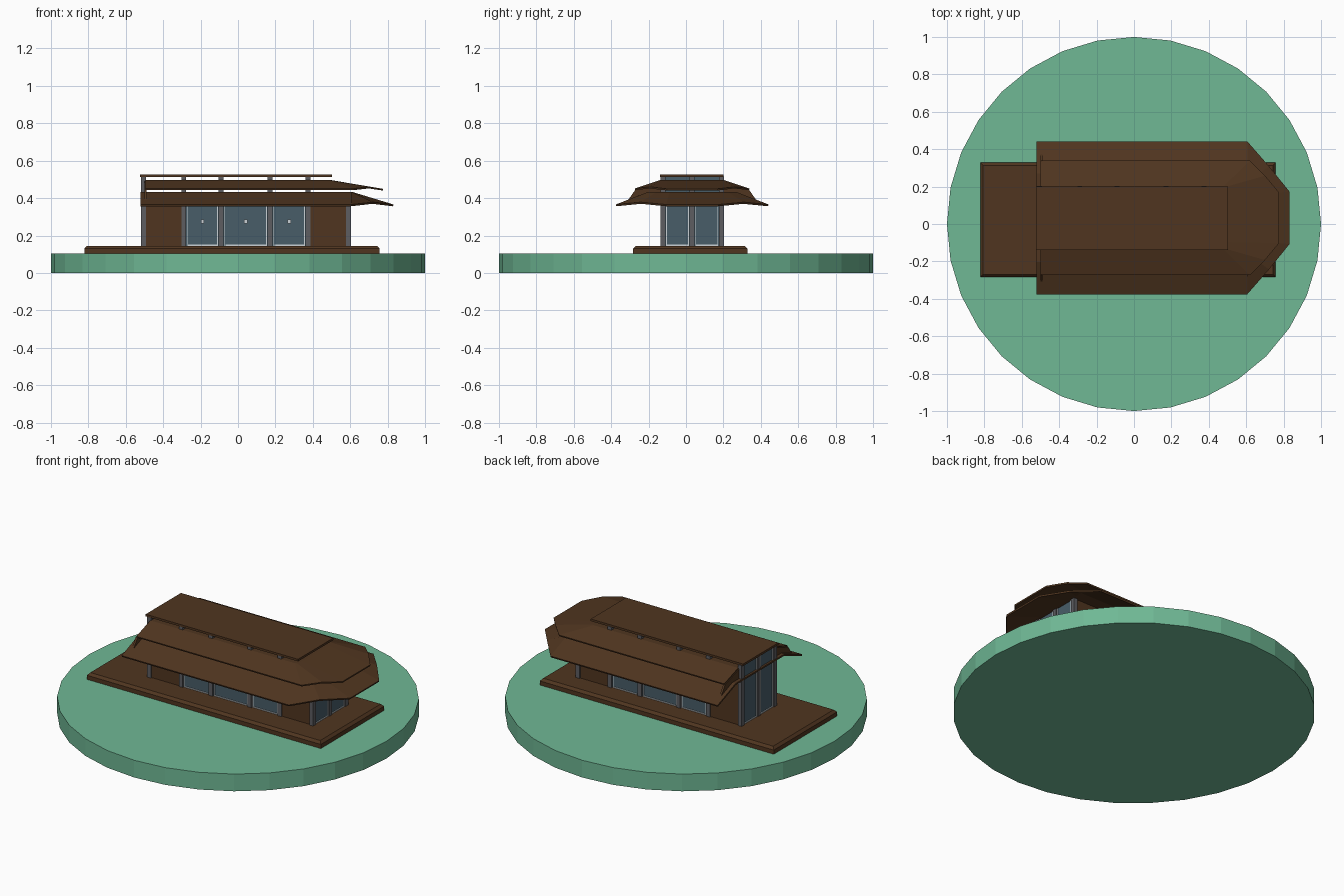
import bpy, bmesh, math

if "Cube" in bpy.data.objects:
    bpy.data.objects.remove(bpy.data.objects["Cube"])

CY = 0.033  # centre line of the house in y


def material(name, rgb):
    m = bpy.data.materials.new(name)
    m.diffuse_color = (*rgb, 1)
    m.use_nodes = True
    m.node_tree.nodes["Principled BSDF"].inputs["Base Color"].default_value = m.diffuse_color
    return m


GREEN = material("grass_green", (0.16, 0.48, 0.30))
WOOD = material("dark_wood", (0.08, 0.036, 0.014))
GLASS = material("blue_glass", (0.065, 0.11, 0.14))
STEEL = material("post_grey", (0.11, 0.11, 0.12))
WHITE = material("frame_light", (0.6, 0.65, 0.68))


def add_mesh(name, verts, faces, mat):
    me = bpy.data.meshes.new(name)
    me.from_pydata(verts, [], faces)
    bm = bmesh.new()
    bm.from_mesh(me)
    bmesh.ops.recalc_face_normals(bm, faces=bm.faces)
    bm.to_mesh(me)
    bm.free()
    me.materials.append(mat)
    ob = bpy.data.objects.new(name, me)
    bpy.context.collection.objects.link(ob)
    return ob


def box(name, x, y, z, mat, inset=0.0):
    """Box from ranges; inset tapers the top."""
    v = []
    for zz, i in ((z[0], 0), (z[1], inset)):
        v += [(x[0] + i, y[0] + i, zz), (x[1] - i, y[0] + i, zz),
              (x[1] - i, y[1] - i, zz), (x[0] + i, y[1] - i, zz)]
    f = [(0, 1, 2, 3), (4, 5, 6, 7), (0, 1, 5, 4), (1, 2, 6, 5), (2, 3, 7, 6), (3, 0, 4, 7)]
    return add_mesh(name, v, f, mat)


def hipped_roof(name, eave, ridge, thick):
    """Half outlines (x, distance from centre, z), mirrored and lofted; left end open."""
    def full(h):
        return [(x, CY - d, z) for x, d, z in h] + [(x, CY + d, z) for x, d, z in reversed(h)]
    a, b = full(eave), full(ridge)
    n = len(a)
    faces = [(i, i + 1, n + i + 1, n + i) for i in range(n - 1)]
    faces.append(tuple(range(n, 2 * n)))
    ob = add_mesh(name, a + b, faces, WOOD)
    s = ob.modifiers.new("thickness", "SOLIDIFY")
    s.thickness = thick
    s.offset = 0
    return ob


# round base
bpy.ops.mesh.primitive_cylinder_add(vertices=32, radius=1, depth=0.105, location=(0, 0, 0.0525))
base = bpy.context.object
base.name = "round_base"
base.data.materials.append(GREEN)

# deck with chamfered top
box("deck_lower", (-0.822, 0.757), (-0.283, 0.328), (0.104, 0.13), WOOD)
box("deck_upper", (-0.822, 0.757), (-0.283, 0.328), (0.13, 0.145), WOOD, 0.014)

# roofs
hipped_roof("lower_roof",
            [(-0.522, 0.407, 0.361), (0.605, 0.407, 0.361), (0.72, 0.275, 0.374), (0.83, 0.14, 0.361)],
            [(-0.522, 0.235, 0.428), (0.605, 0.235, 0.428), (0.607, 0.19, 0.428), (0.61, 0.12, 0.428)], 0.01)
hipped_roof("upper_roof",
            [(-0.495, 0.305, 0.447), (0.62, 0.305, 0.447), (0.70, 0.225, 0.456), (0.775, 0.135, 0.445)],
            [(-0.495, 0.17, 0.492), (0.48, 0.17, 0.492), (0.49, 0.165, 0.492), (0.495, 0.13, 0.492)], 0.009)
box("flat_roof", (-0.525, 0.503), (-0.14, 0.2), (0.514, 0.527), WOOD)

# walls, windows and posts on both long sides
post_x = [-0.505, -0.29, -0.09, 0.172, 0.375, 0.59]
for side, tag in ((-1, "front"), (1, "back")):
    def ys(d0, d1):
        return tuple(sorted((CY + side * d0, CY + side * d1)))
    for i, x in enumerate(post_x):
        top = 0.425 if i == 5 else 0.516
        box(f"{tag}_post_{i}", (x - 0.013, x + 0.013), ys(0.143, 0.17), (0.143, top), STEEL)
    for i in range(5):
        x0, x1 = post_x[i] + 0.013, post_x[i + 1] - 0.013
        if i in (0, 4):
            box(f"{tag}_wall_{i}", (x0, x1), ys(0.147, 0.162), (0.143, 0.425), WOOD)
            continue
        box(f"{tag}_window_{i}", (x0, x1), ys(0.15, 0.158), (0.143, 0.425), GLASS)
        box(f"{tag}_sill_{i}", (x0 + 0.01, x1 - 0.01), ys(0.155, 0.162), (0.145, 0.151), WHITE)
        for k, x in enumerate((x0 + 0.004, x1 - 0.008)):
            box(f"{tag}_frame_{i}_{k}", (x, x + 0.004), ys(0.155, 0.161), (0.145, 0.425), WHITE)
        xm = (x0 + x1) / 2
        box(f"{tag}_handle_{i}", (xm - 0.009, xm + 0.009), ys(0.157, 0.167), (0.265, 0.286), WHITE)
    # gable infill between the two roofs at the left end
    prof = [(0.345, 0.386), (0.303, 0.446), (0.165, 0.492), (0.165, 0.43), (0.235, 0.43)]
    v = [(x, CY + side * d, z) for x in (-0.5, -0.488) for d, z in prof]
    f = [tuple(range(5)), tuple(range(5, 10))] + [(i, (i + 1) % 5, 5 + (i + 1) % 5, 5 + i) for i in range(5)]
    add_mesh(f"{tag}_gable_infill", v, f, WOOD)

# glazed short ends; the left one rises to the flat roof
for tag, x, top, out in (("left", -0.505, 0.516, -1), ("right", 0.59, 0.425, 1)):
    box(f"{tag}_middle_post", (x - 0.013, x + 0.013), (CY - 0.013, CY + 0.013), (0.143, top), STEEL)
    for k, (y0, y1) in enumerate(((CY - 0.143, CY - 0.013), (CY + 0.013, CY + 0.143))):
        box(f"{tag}_end_window_{k}", (x - 0.004, x + 0.004), (y0, y1), (0.143, top), GLASS)
        xs = tuple(sorted((x + out * 0.003, x + out * 0.008)))
        box(f"{tag}_end_sill_{k}", xs, (y0 + 0.008, y1 - 0.008), (0.145, 0.151), WHITE)
        for j, y in enumerate((y0 + 0.004, y1 - 0.008)):
            box(f"{tag}_end_frame_{k}_{j}", xs, (y, y + 0.004), (0.145, top), WHITE)
